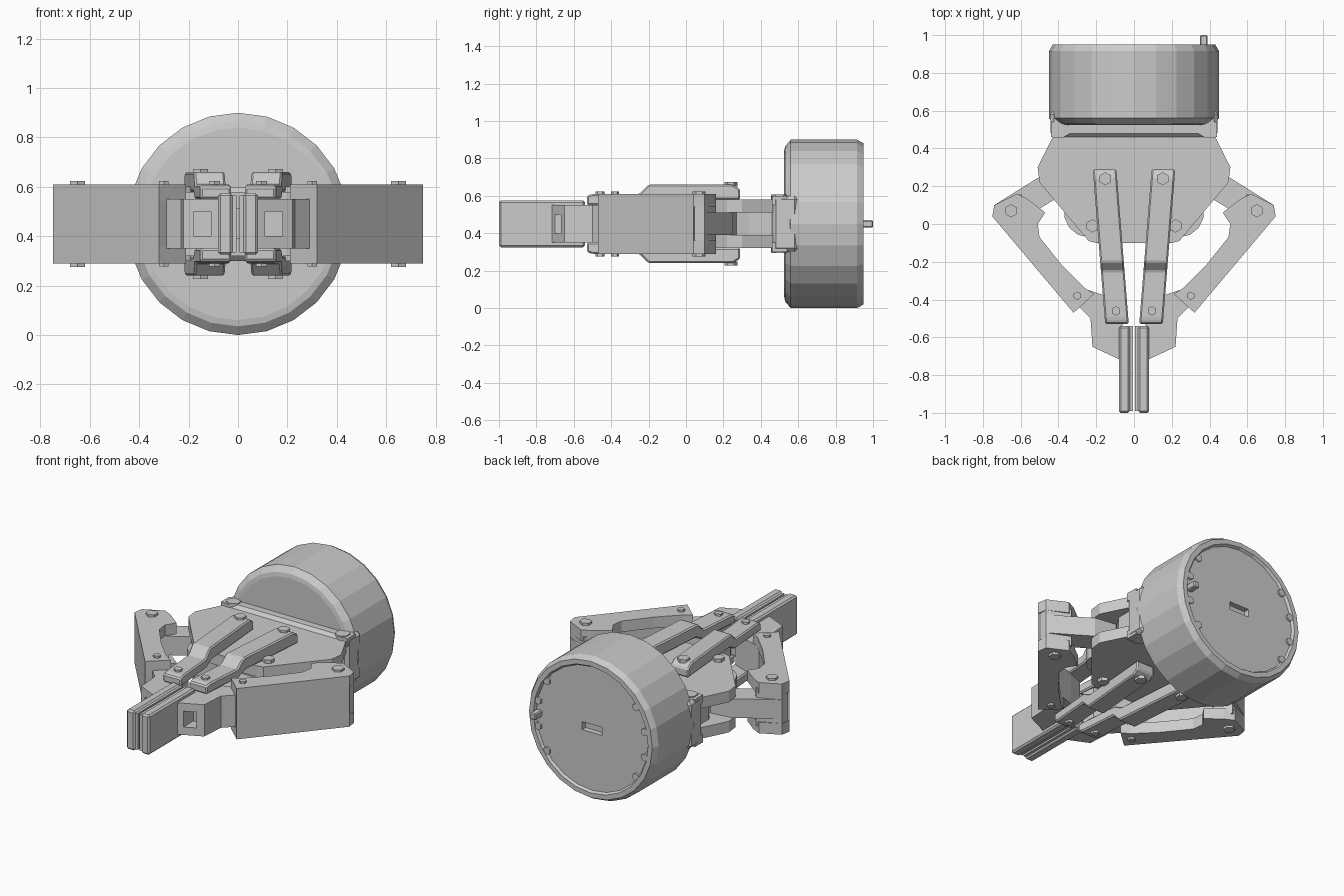
import bpy, bmesh, math
from mathutils import Vector, Matrix

if "Cube" in bpy.data.objects:
    bpy.data.objects.remove(bpy.data.objects["Cube"])

ZC = 0.45  # mid height: the gripper is symmetric about it


def finish(name, bm):
    bmesh.ops.recalc_face_normals(bm, faces=bm.faces)
    me = bpy.data.meshes.new(name)
    bm.to_mesh(me)
    bm.free()
    ob = bpy.data.objects.new(name, me)
    bpy.context.collection.objects.link(ob)
    return ob


def prism(name, pts, lo, hi, axis='z', sx=1, sz=1, shear=0.0, bevel=0.0):
    """Extrude a profile; heights are relative to ZC; sx, sz mirror; shear slides x along y."""
    def place(p, h):
        x, y, z = (p[0], p[1], h) if axis == 'z' else (h, p[0], p[1])
        return Vector((sx * (x + shear * y), y, ZC + sz * z))
    bm = bmesh.new()
    a = [bm.verts.new(place(p, lo)) for p in pts]
    b = [bm.verts.new(place(p, hi)) for p in pts]
    bm.faces.new(a)
    bm.faces.new(b)
    n = len(pts)
    for i in range(n):
        j = (i + 1) % n
        bm.faces.new((a[i], a[j], b[j], b[i]))
    if bevel:
        bmesh.ops.recalc_face_normals(bm, faces=bm.faces)
        bmesh.ops.bevel(bm, geom=bm.edges[:], offset=bevel, segments=1, affect='EDGES')
    return finish(name, bm)


def disc(name, loc, r, h, n=8, axis='z'):
    bm = bmesh.new()
    rot = Matrix.Rotation(math.pi / 2, 4, 'X') if axis == 'y' else Matrix()
    bmesh.ops.create_cone(bm, cap_ends=True, segments=n, radius1=r, radius2=r, depth=h,
                          matrix=Matrix.Translation(loc) @ rot)
    return finish(name, bm)


def box(name, x0, x1, y0, y1, z0, z1, **kw):
    return prism(name, [(x0, y0), (x1, y0), (x1, y1), (x0, y1)], z0, z1, **kw)


def cut(ob, cutter):
    m = ob.modifiers.new("cut", 'BOOLEAN')
    m.object, m.operation, m.solver = cutter, 'DIFFERENCE', 'EXACT'
    cutter.hide_render = True
    cutter.hide_set(True)


# motor housing: lathe profile (y, radius) around the y axis
bm = bmesh.new()
rings = []
N = 24
for y, r in [(0.525, 0.39), (0.53, 0.415), (0.56, 0.45), (0.915, 0.45), (0.95, 0.43),
             (0.95, 0.40), (0.935, 0.39)]:
    rings.append([bm.verts.new((r * math.sin(2 * math.pi * i / N), y,
                                ZC + r * math.cos(2 * math.pi * i / N))) for i in range(N)])
for a, b in zip(rings, rings[1:]):
    for i in range(N):
        j = (i + 1) % N
        bm.faces.new((a[i], a[j], b[j], b[i]))
bm.faces.new(rings[0])
bm.faces.new(rings[-1])
housing = finish("housing", bm)
cut(housing, box("slot_cutter", -0.07, 0.07, 0.9, 1.0, -0.025, 0.025))

# collar that blends the housing into the palm
prism("collar", [(-0.44, 0.46), (0.44, 0.46), (0.445, 0.60), (-0.445, 0.60)], -0.15, 0.15, bevel=0.02)

# cable nub and rear screws
box("cable_nub", 0.35, 0.39, 0.9, 1.0, -0.02, 0.02, bevel=0.006)
for s in (-1, 1):
    for z in (-0.22, -0.08, 0.08, 0.22):
        disc("rear_screw", (s * math.sqrt(0.38 ** 2 - z * z), 0.935, ZC + z), 0.024, 0.024, 6, 'y')

# palm: two plates around a narrower core
palm = [(-0.43, 0.46), (-0.37, 0.54), (0.37, 0.54), (0.43, 0.46), (0.51, 0.30), (0.50, 0.22),
        (0.24, -0.09), (0.20, -0.10), (-0.20, -0.10), (-0.24, -0.09), (-0.50, 0.22), (-0.51, 0.30)]
for sz in (-1, 1):
    prism("palm_plate", palm, 0.06, 0.13, sz=sz)
prism("palm_core", [(-0.40, 0.54), (0.40, 0.54), (0.40, 0.34), (0.24, 0.10), (-0.24, 0.10),
                    (-0.40, 0.34)], -0.07, 0.07)

# linkage, mirrored left and right
side_bar = [(-0.53, 0.10), (-0.53, 0.15), (-0.50, 0.16), (-0.25, 0.16), (-0.20, 0.21), (0.25, 0.21),
            (0.29, 0.185), (0.29, 0.13), (-0.18, 0.13), (-0.24, 0.10)]
arm = [(0.74, 0.10), (0.75, 0.04), (0.32, -0.47), (0.21, -0.37), (0.26, -0.34), (0.38, -0.22),
       (0.50, -0.07), (0.51, 0.0), (0.47, 0.06), (0.56, 0.13), (0.62, 0.16)]
link = [(0.50, 0.25), (0.74, 0.10), (0.73, 0.03), (0.60, 0.02), (0.42, 0.13), (0.26, 0.10),
        (0.24, 0.20), (0.36, 0.27)]
wall = [(0.75, 0.04), (0.32, -0.47), (0.25, -0.40), (0.31, -0.36), (0.68, 0.07)]
finger_base = [(0.07, -0.55), (0.07, -0.72), (0.22, -0.65), (0.23, -0.50), (0.31, -0.42),
               (0.27, -0.34), (0.15, -0.38), (0.05, -0.42), (0.04, -0.50)]
for s in (-1, 1):
    # drive gear and crank link between the palm plates
    disc("drive_gear", (s * 0.24, 0.06, ZC), 0.13, 0.13, 14)
    prism("crank_link", link, -0.06, 0.06, sx=s)
    prism("link_boss", [(0.60, 0.16), (0.74, 0.10), (0.74, 0.03), (0.62, 0.0), (0.53, 0.07)],
          -0.12, 0.12, sx=s)
    # outer arm: a channel with an outer wall
    prism("arm_wall", wall, -0.16, 0.16, sx=s)
    for sz in (-1, 1):
        plate = prism("arm_plate", arm, 0.09, 0.16, sx=s, sz=sz)
        prism("follower_bar", side_bar, 0.07, 0.195, axis='x', sx=s, sz=sz, shear=0.08, bevel=0.008)
        # screw heads
        for x, y, z, r in [(0.38, 0.50, 0.145, 0.045), (0.22, -0.01, 0.14, 0.035),
                           (0.65, 0.07, 0.163, 0.035), (0.152, 0.24, 0.212, 0.035),
                           (0.095, -0.46, 0.162, 0.025), (0.30, -0.38, 0.162, 0.022)]:
            disc("screw_head", (s * x, y, ZC + sz * z), r, 0.022, 6)
        # gussets beside the palm on the housing face
        prism("gusset", [(0.30, 0.54), (0.44, 0.54), (0.44, 0.46), (0.38, 0.455)],
              0.10, 0.15, sx=s, sz=sz)
    # finger with grip pad and base bracket
    box("finger", 0.022, 0.08, -1.0, -0.54, -0.125, 0.125, sx=s, bevel=0.01)
    box("grip_pad", 0.006, 0.03, -0.99, -0.54, -0.115, 0.115, sx=s)
    base = prism("finger_base", finger_base, -0.10, 0.10, sx=s)
    # triangular pocket in the front of the bracket
    cut(base, prism("pocket_cutter", [(-0.75, -0.05), (-0.75, 0.05), (-0.60, 0.05), (-0.60, -0.05)],
                    0.11, 0.18, axis='x', sx=s))
